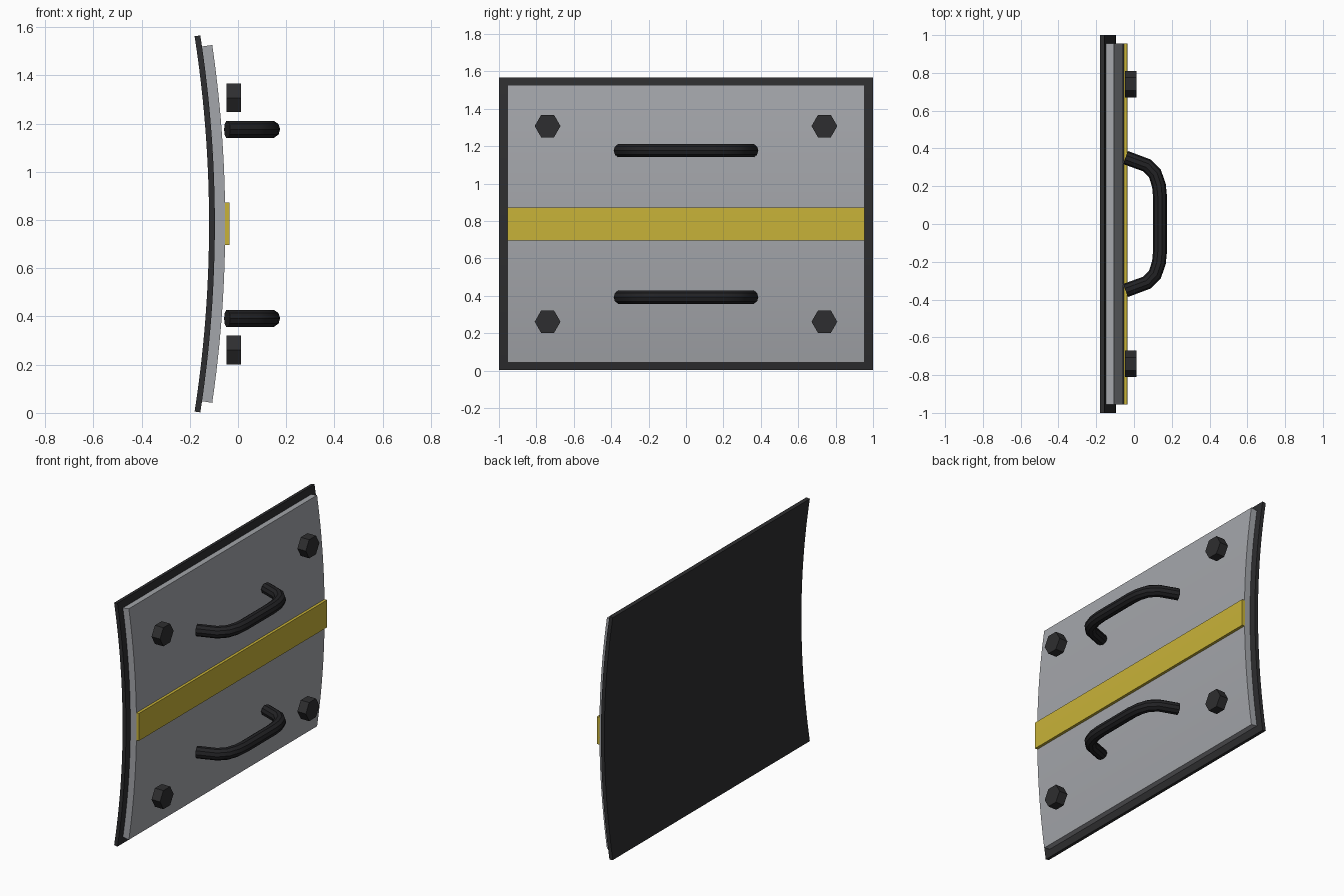
import bpy, bmesh, math
from mathutils import Vector

cube = bpy.data.objects.get("Cube")
if cube:
    bpy.data.objects.remove(cube, do_unlink=True)

MID_Z = 0.784
RADIUS = 5.1           # radius of the face shared by backing and panel
SHARED_X = -0.096      # that face at mid height


def material(name, rgb, roughness=0.6):
    m = bpy.data.materials.new(name)
    m.use_nodes = True
    m.diffuse_color = (*rgb, 1)
    bsdf = m.node_tree.nodes["Principled BSDF"]
    bsdf.inputs["Base Color"].default_value = (*rgb, 1)
    bsdf.inputs["Roughness"].default_value = roughness
    return m


rubber = material("dark rubber", (0.027, 0.027, 0.029))
steel = material("grey steel", (0.37, 0.38, 0.405))
yellow = material("yellow paint", (0.58, 0.45, 0.04))
black = material("black handle", (0.016, 0.016, 0.018))


def finish(name, bm, mat, smooth=True):
    bmesh.ops.recalc_face_normals(bm, faces=bm.faces[:])
    mesh = bpy.data.meshes.new(name)
    bm.to_mesh(mesh)
    bm.free()
    mesh.materials.append(mat)
    ob = bpy.data.objects.new(name, mesh)
    bpy.context.collection.objects.link(ob)
    if smooth:
        bpy.ops.object.select_all(action='DESELECT')
        ob.select_set(True)
        bpy.context.view_layer.objects.active = ob
        bpy.ops.object.shade_smooth_by_angle(angle=math.radians(35))
    return ob


def curved_plate(name, inner, outer, half_z, half_y, mat, steps=24):
    """Slab bent about the y axis, between two offsets from the shared face."""
    bm = bmesh.new()
    half = math.asin(half_z / (RADIUS + outer))
    angles = [half * (2 * i / steps - 1) for i in range(steps + 1)]

    def rows(offset):
        r = RADIUS + offset
        return [[bm.verts.new((SHARED_X - RADIUS + r * math.cos(a), y,
                               MID_Z + r * math.sin(a)))
                 for y in (-half_y, half_y)] for a in angles]

    back, front = rows(inner), rows(outer)
    for i in range(steps):
        for row in (back, front):
            bm.faces.new((row[i][0], row[i][1], row[i + 1][1], row[i + 1][0]))
        for s in (0, 1):
            bm.faces.new((back[i][s], back[i + 1][s], front[i + 1][s], front[i][s]))
    for i in (0, steps):
        bm.faces.new((back[i][0], back[i][1], front[i][1], front[i][0]))
    return finish(name, bm, mat)


def handle(name, z, radius=0.037, sides=10):
    """Bent round bar swept along a mirrored path."""
    half = [(-0.045, 0.352), (0.069, 0.31), (0.111, 0.267), (0.132, 0.204), (0.138, 0.14)]
    path = [Vector((x, y, z)) for x, y in half]
    path += [Vector((x, -y, z)) for x, y in reversed(half)]
    bm = bmesh.new()
    up = Vector((0, 0, 1))
    rings = []
    for i, p in enumerate(path):
        before = (p - path[max(i - 1, 0)]).normalized()
        after = (path[min(i + 1, len(path) - 1)] - p).normalized()
        side = (before + after).normalized().cross(up)
        turns = [2 * math.pi * k / sides for k in range(sides)]
        rings.append([bm.verts.new(p + radius * (math.cos(t) * side + math.sin(t) * up))
                      for t in turns])
    for a, b in zip(rings, rings[1:]):
        for k in range(sides):
            n = (k + 1) % sides
            bm.faces.new((a[k], a[n], b[n], b[k]))
    for ring in (rings[0], rings[-1]):
        bm.faces.new(ring)
    return finish(name, bm, black)


def bolt(name, y, z, x0=-0.048, x1=0.012, radius=0.069):
    """Hexagonal head with corners pointing sideways."""
    bm = bmesh.new()
    ends = [[bm.verts.new((x, y + radius * math.cos(k * math.pi / 3),
                           z + radius * math.sin(k * math.pi / 3)))
             for k in range(6)] for x in (x0, x1)]
    for k in range(6):
        n = (k + 1) % 6
        bm.faces.new((ends[0][k], ends[0][n], ends[1][n], ends[1][k]))
    for ring in ends:
        bm.faces.new(ring)
    return finish(name, bm, rubber, smooth=False)


# Bent slabs
curved_plate("rubber_backing", -0.024, 0, 0.782, 1.0, rubber)
curved_plate("steel_panel", 0, 0.043, 0.742, 0.955, steel)
curved_plate("yellow_stripe", 0.04, 0.061, 0.088, 0.955, yellow, steps=4)

# Handles and bolts, above and below the stripe
for level, s in (("upper", 1), ("lower", -1)):
    handle(level + "_handle", MID_Z + s * 0.392)
    for end, y in (("front", -0.74), ("rear", 0.74)):
        bolt(f"{level}_{end}_bolt", y, MID_Z + s * 0.523)
